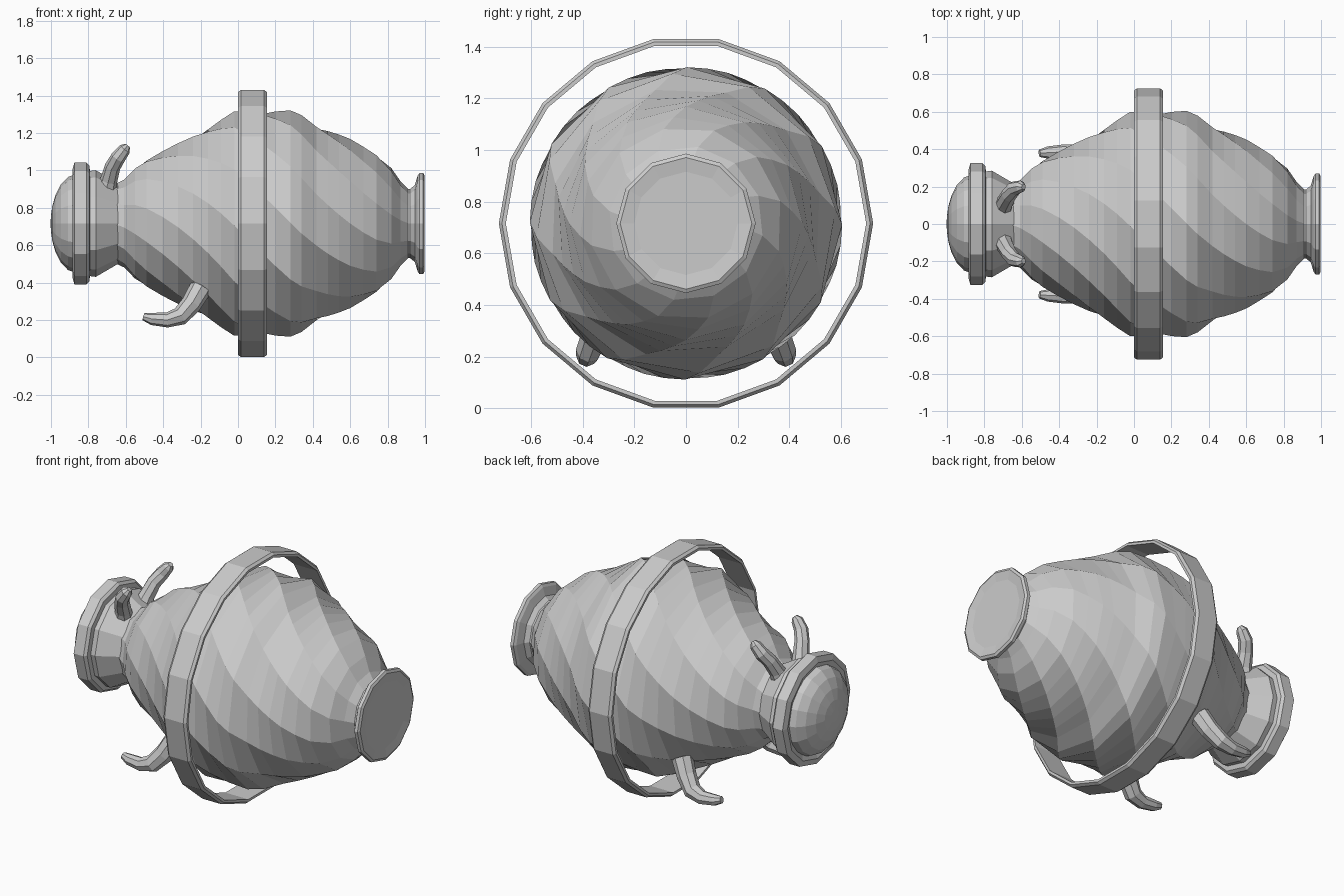
import bpy, bmesh, math
from mathutils import Vector

if "Cube" in bpy.data.objects:
    bpy.data.objects.remove(bpy.data.objects["Cube"])

ZC = 0.716  # height of the long axis


def obj_from_bm(name, bm):
    bmesh.ops.recalc_face_normals(bm, faces=bm.faces)
    me = bpy.data.meshes.new(name)
    bm.to_mesh(me)
    bm.free()
    ob = bpy.data.objects.new(name, me)
    bpy.context.collection.objects.link(ob)
    return ob


def bridge(bm, a, b):
    n = len(a)
    for i in range(n):
        bm.faces.new((a[i], a[(i + 1) % n], b[(i + 1) % n], b[i]))


def lathe(name, profile, sides, phase=0.0, twist=0.0, closed=False):
    """Spin (x, r) profile about the x axis; twist in degrees per unit x."""
    bm = bmesh.new()
    rings = []
    for x, r in profile:
        ring = []
        for i in range(sides):
            a = 2 * math.pi * i / sides + math.radians(phase + twist * x)
            ring.append(bm.verts.new((x, r * math.cos(a), ZC + r * math.sin(a))))
        rings.append(ring)
    for a, b in zip(rings, rings[1:]):
        bridge(bm, a, b)
    if closed:
        bridge(bm, rings[-1], rings[0])
    else:
        bm.faces.new(rings[0])
        bm.faces.new(rings[-1])
    return obj_from_bm(name, bm)


def resample(points, step):
    out = []
    for (x0, r0), (x1, r1) in zip(points, points[1:]):
        n = max(1, round((x1 - x0) / step))
        out += [(x0 + (x1 - x0) * k / n, r0 + (r1 - r0) * k / n) for k in range(n)]
    return out + [points[-1]]


def tube(name, path, sides=6):
    """Tapered tube through (x, y, z, radius) points."""
    bm = bmesh.new()
    pts = [Vector(p[:3]) for p in path]
    rings = []
    for i, p in enumerate(pts):
        t = (pts[min(i + 1, len(pts) - 1)] - pts[max(i - 1, 0)]).normalized()
        u = t.cross(Vector((0, 1, 0))).normalized()
        v = t.cross(u)
        rings.append([bm.verts.new(p + path[i][3] * (u * math.cos(a) + v * math.sin(a)))
                      for a in (2 * math.pi * k / sides for k in range(sides))])
    for a, b in zip(rings, rings[1:]):
        bridge(bm, a, b)
    bm.faces.new(rings[0])
    bm.faces.new(rings[-1])
    return obj_from_bm(name, bm)


# twisted shell body
body = [(-0.68, 0.2), (-0.61, 0.235), (-0.55, 0.3), (-0.49, 0.345), (-0.32, 0.43), (-0.16, 0.515),
        (-0.02, 0.6), (0.12, 0.605), (0.28, 0.605), (0.34, 0.582), (0.42, 0.53), (0.6, 0.452),
        (0.74, 0.375), (0.82, 0.3), (0.87, 0.225), (0.91, 0.185)]
lathe("spiral_shell", resample(body, 0.07), 12, phase=3, twist=95)

# flared tail rim
lathe("tail_rim", [(0.84, 0.21), (0.88, 0.185), (0.92, 0.185), (0.945, 0.205), (0.96, 0.255),
                   (0.97, 0.27), (0.99, 0.27), (0.998, 0.255), (0.99, 0.2)], 12)

# head: neck, raised rim and domed face
lathe("head_neck", [(-0.8, 0.28), (-0.76, 0.285), (-0.7, 0.25), (-0.64, 0.215), (-0.56, 0.21)], 12)
lathe("head_rim", [(-0.87, 0.25), (-0.885, 0.29), (-0.875, 0.325), (-0.81, 0.325),
                   (-0.795, 0.31), (-0.79, 0.27)], 12)
dome = [(-0.86 - 0.142 * math.sin(a), 0.265 * math.cos(a))
        for a in (math.radians(d) for d in (0, 20, 38, 55, 70, 82, 89))]
lathe("face_dome", dome, 16)

# loose hoop around the shell
lathe("hoop", [(0, 0.698), (0, 0.713), (0.015, 0.725), (0.14, 0.725), (0.155, 0.713),
               (0.155, 0.698)], 18, closed=True)

# antennae and feet, one pair each
horn = [(-0.71, 0.085, 0.88, 0.06), (-0.69, 0.115, 0.95, 0.046), (-0.67, 0.155, 1.02, 0.042),
        (-0.64, 0.19, 1.07, 0.04), (-0.605, 0.2, 1.115, 0.033), (-0.59, 0.198, 1.133, 0.015)]
foot = [(-0.2, 0.32, 0.37, 0.06), (-0.25, 0.35, 0.285, 0.055), (-0.31, 0.378, 0.22, 0.05),
        (-0.38, 0.385, 0.2, 0.04), (-0.46, 0.382, 0.206, 0.033), (-0.505, 0.378, 0.218, 0.02)]
for label, path in (("antenna", horn), ("foot", foot)):
    for side, s in (("left", 1), ("right", -1)):
        tube(f"{label}_{side}", [(x, s * y, z, r) for x, y, z, r in path], 8)
